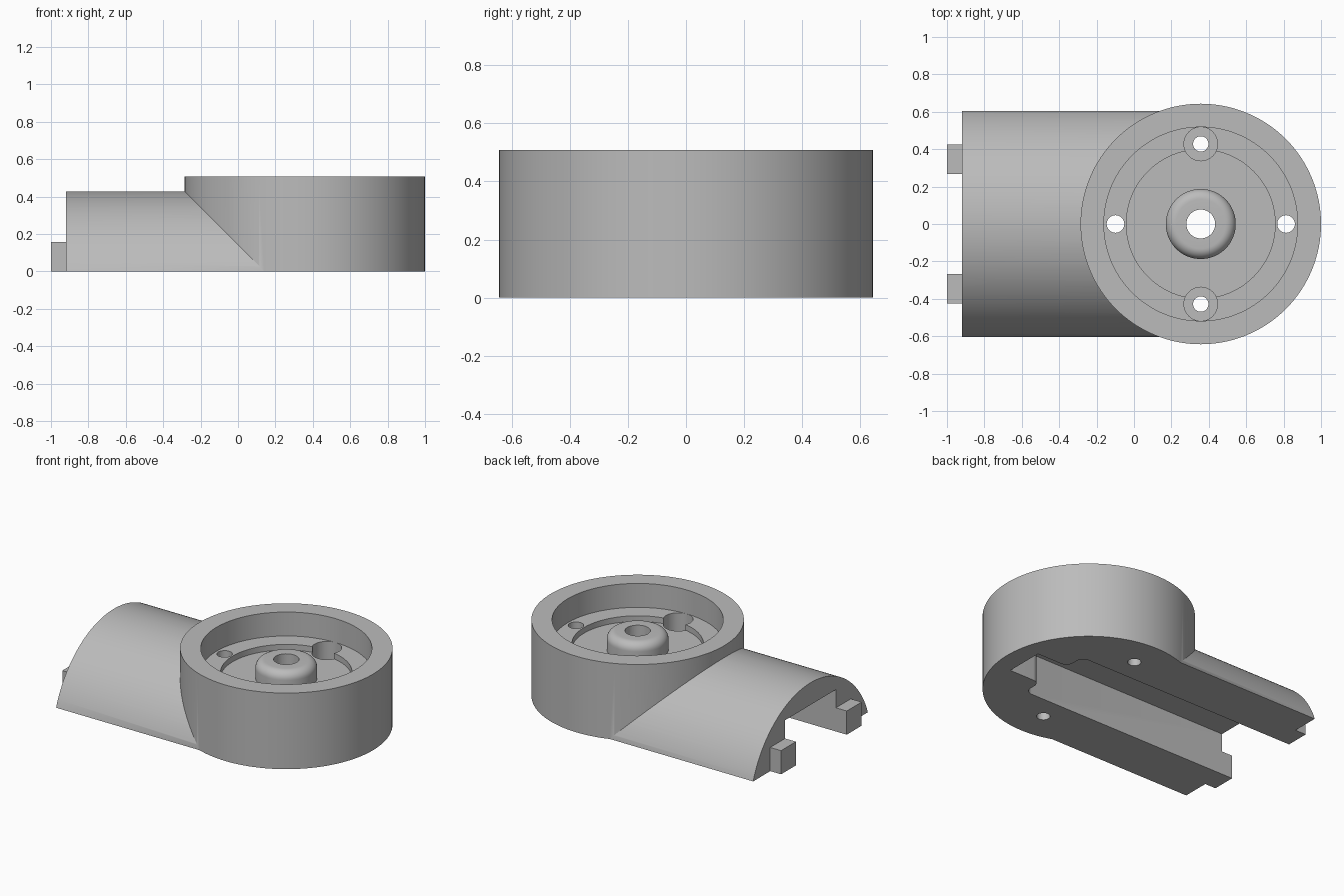
import bpy, bmesh
from math import sin, cos, pi, asin
from mathutils import Vector, Matrix

if "Cube" in bpy.data.objects:
    bpy.data.objects.remove(bpy.data.objects["Cube"])

CX, R, H = 0.357, 0.643, 0.508      # drum centre, radius, height
END, ARCH, HALF = -0.92, 0.428, 0.605  # sleeve end, sleeve height, half width
SLOT, ROOF = 0.268, 0.28            # slot half width and ceiling

grey = bpy.data.materials.new("plain grey")
grey.use_nodes = True
colour = (0.5, 0.5, 0.5, 1)
grey.diffuse_color = colour
grey.node_tree.nodes["Principled BSDF"].inputs["Base Color"].default_value = colour


def finish(name, bm):
    bmesh.ops.remove_doubles(bm, verts=bm.verts, dist=1e-5)
    bmesh.ops.recalc_face_normals(bm, faces=bm.faces)
    mesh = bpy.data.meshes.new(name)
    bm.to_mesh(mesh)
    bm.free()
    mesh.materials.append(grey)
    ob = bpy.data.objects.new(name, mesh)
    bpy.context.collection.objects.link(ob)
    return ob


def prism(name, points, offset):
    """Extrude a closed outline of 3D points."""
    bm = bmesh.new()
    face = bm.faces.new([bm.verts.new(p) for p in points])
    new = bmesh.ops.extrude_face_region(bm, geom=[face])["geom"]
    bmesh.ops.translate(bm, vec=offset, verts=[v for v in new if isinstance(v, bmesh.types.BMVert)])
    return finish(name, bm)


def cylinder(name, x, y, r, z0, z1, sides=48):
    bm = bmesh.new()
    bmesh.ops.create_cone(bm, cap_ends=True, segments=sides, radius1=r, radius2=r,
                          depth=z1 - z0, matrix=Matrix.Translation((x, y, (z0 + z1) / 2)))
    return finish(name, bm)


def lathe(name, profile, sides=128):
    bm = bmesh.new()
    verts = [bm.verts.new((CX + r, 0, z)) for r, z in profile]
    edges = [bm.edges.new(pair) for pair in zip(verts, verts[1:])]
    bmesh.ops.spin(bm, geom=verts + edges, cent=(CX, 0, 0), axis=(0, 0, 1),
                   angle=2 * pi, steps=sides, use_merge=True)
    return finish(name, bm)


def arc(cx, cy, r, a0, a1, n=8):
    return [(cx + r * cos(a0 + (a1 - a0) * i / n), cy + r * sin(a0 + (a1 - a0) * i / n))
            for i in range(n + 1)]


def combine(target, tool, operation):
    tool.hide_render = True
    mod = target.modifiers.new("bool", "BOOLEAN")
    mod.operation, mod.object, mod.solver = operation, tool, "EXACT"
    bpy.context.view_layer.objects.active = target
    bpy.ops.object.modifier_apply(modifier=mod.name)
    bpy.data.objects.remove(tool)


# Round drum with the arched sleeve running into it
housing = cylinder("drum_housing", CX, 0, R, 0, H, 128)
spread = asin(HALF / R)
outline = [(END, y, z) for y, z in
           arc(0, ARCH - R, R, pi / 2 - spread, pi / 2 + spread, 64)]
for p in (0, -1):
    outline[p] = (END, outline[p][1], 0)
combine(housing, prism("sleeve", outline, (CX - END, 0, 0)), "UNION")

# Stepped bowl with a rounded hub left standing in it
hub = arc(0.132, 0.38, 0.055, pi / 2, 0)
bowl = [(0, 0.435)] + hub + [(0.187, 0.31), (0.398, 0.31), (0.398, 0.348),
                             (0.518, 0.348), (0.518, 0.7), (0, 0.7)]
combine(housing, lathe("bowl_cutter", bowl), "DIFFERENCE")

# Underside slot, narrowing with rounded shoulders
step, narrow, fil = 0.635, 0.13, 0.05
side = ([(-1.2, SLOT)] + arc(step - fil, SLOT - fil, fil, pi / 2, 0)
        + arc(step + fil, narrow + fil, fil, pi, 1.5 * pi) + [(0.868, narrow)])
slot = [(x, y, -0.1) for x, y in side] + [(x, -y, -0.1) for x, y in reversed(side)]
combine(housing, prism("slot_cutter", slot, (0, 0, ROOF + 0.1)), "DIFFERENCE")

# Hub bore, pin holes and counterbored screw holes
combine(housing, cylinder("bore_cutter", CX, 0, 0.077, -0.2, 0.8), "DIFFERENCE")
for s in (-1, 1):
    combine(housing, cylinder("pin_cutter", CX + s * 0.456, 0, 0.047, -0.2, 0.8), "DIFFERENCE")
    combine(housing, cylinder("screw_cutter", CX, s * 0.428, 0.041, -0.2, 0.8), "DIFFERENCE")
    combine(housing, cylinder("counterbore_cutter", CX, s * 0.428, 0.09, 0.17, 0.8), "DIFFERENCE")

# Locating tabs on the open end
for s, name in ((-1, "right_tab"), (1, "left_tab")):
    corners = [(-1, s * y, z) for y, z in ((SLOT, 0), (0.425, 0), (0.425, 0.158), (SLOT, 0.158))]
    prism(name, corners, (1 + END, 0, 0))

# Smooth round walls, sharp rims
bpy.ops.object.select_all(action="DESELECT")
housing.select_set(True)
bpy.context.view_layer.objects.active = housing
bpy.ops.object.shade_smooth_by_angle(angle=0.5)
